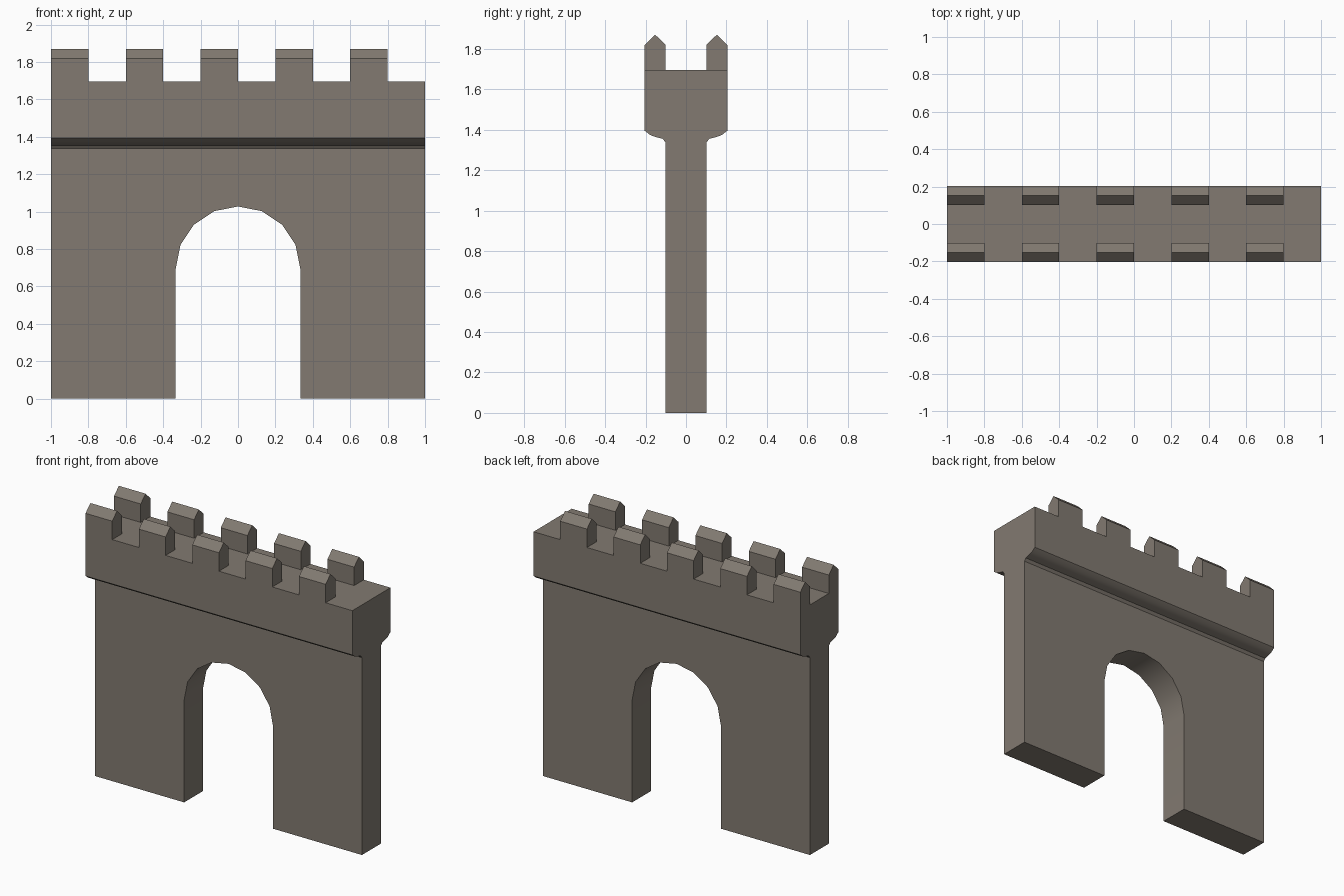
import bpy, bmesh, math
from mathutils import Vector

if "Cube" in bpy.data.objects:
    bpy.data.objects.remove(bpy.data.objects["Cube"])

stone = bpy.data.materials.new("grey_brown_stone")
stone.diffuse_color = (0.223, 0.195, 0.165, 1)
stone.use_nodes = True
stone.node_tree.nodes["Principled BSDF"].inputs["Base Color"].default_value = stone.diffuse_color

JOIN_Z = 1.337    # where the wall meets the parapet


def prism(name, points, extrude):
    """Extrude a closed planar outline, leaving out hidden faces at the joints."""
    bm = bmesh.new()
    face = bm.faces.new([bm.verts.new(p) for p in points])
    res = bmesh.ops.extrude_face_region(bm, geom=[face], use_keep_orig=True)
    verts = [g for g in res["geom"] if isinstance(g, bmesh.types.BMVert)]
    bmesh.ops.translate(bm, verts=verts, vec=Vector(extrude))
    bmesh.ops.recalc_face_normals(bm, faces=bm.faces)
    hidden = [f for f in bm.faces
              if all(abs(v.co.z - JOIN_Z) < 1e-5 for v in f.verts)]
    bmesh.ops.delete(bm, geom=hidden, context="FACES")
    mesh = bpy.data.meshes.new(name)
    bm.to_mesh(mesh)
    bm.free()
    mesh.materials.append(stone)
    ob = bpy.data.objects.new(name, mesh)
    bpy.context.collection.objects.link(ob)
    return ob


# Wall with arched gateway
R, SPRING = 0.333, 0.695
arch = [(R * math.cos(math.pi * i / 8), SPRING + R * math.sin(math.pi * i / 8))
        for i in range(9)]
outline = [(1, 0), (1, JOIN_Z), (-1, JOIN_Z), (-1, 0), (-R, 0)] + arch[::-1] + [(R, 0)]
wall = prism("gate_wall", [(x, -0.101, z) for x, z in outline], (0, 0.202, 0))

# Parapet with moulded underside
half = [(0.101, JOIN_Z), (0.115, 1.355), (0.15, 1.364), (0.177, 1.374),
        (0.204, 1.395), (0.204, 1.695)]
section = half + [(-y, z) for y, z in half[::-1]]
parapet = prism("parapet", [(-1, y, z) for y, z in section], (2, 0, 0))

# Two rows of merlons with pitched caps
for side, label in ((-1, "front"), (1, "back")):
    for i in range(5):
        prof = [(0.101, 1.695), (0.204, 1.695), (0.204, 1.82),
                (0.1525, 1.87), (0.101, 1.82)]
        prism(f"{label}_merlon_{i + 1}",
              [(-1 + 0.4 * i, side * y, z) for y, z in prof], (0.2, 0, 0))

# Smooth the arch soffit and moulding, keep corners sharp
bpy.ops.object.select_all(action="DESELECT")
for ob in (wall, parapet):
    ob.select_set(True)
bpy.context.view_layer.objects.active = wall
bpy.ops.object.shade_smooth_by_angle(angle=math.radians(35))
